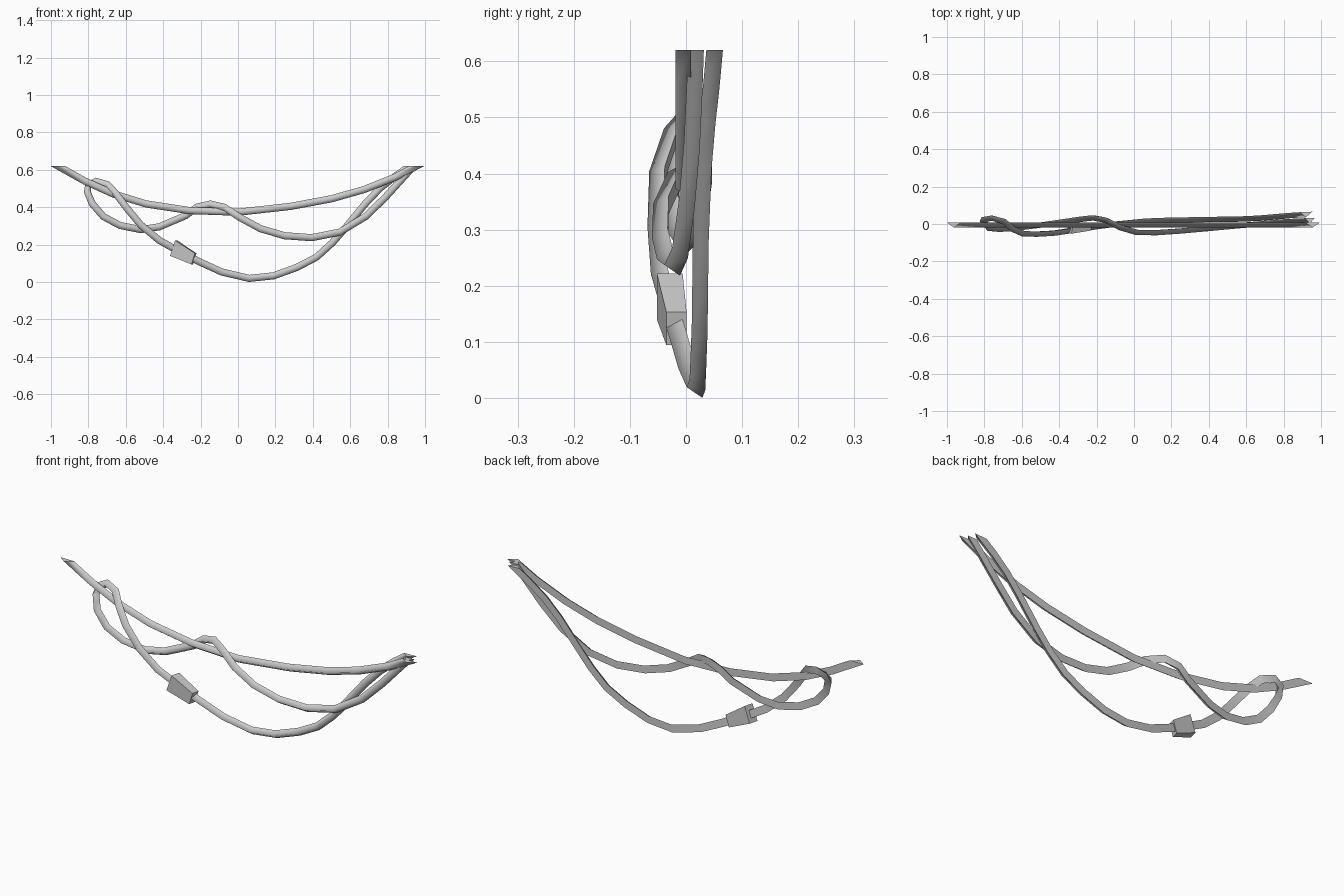
import bpy, bmesh, math
from mathutils import Vector

R = 0.0187      # radius of the three-sided cable
WIDE = 1.18     # the flat back is a little wider than the cable is deep
TOP = 0.62      # height where the cables are cut flat


def cable(name, pts, cut_start=True, cut_end=True):
    """Three-sided tube along a path: rounded edge to the front, flat back."""
    pts = [Vector(p) for p in pts]
    n = len(pts)
    bm = bmesh.new()
    rings = []
    for i, p in enumerate(pts):
        a = (p - pts[max(i - 1, 0)]).normalized()
        b = (pts[min(i + 1, n - 1)] - p).normalized()
        t = (a + b).normalized()
        front = Vector((0, -1, 0))
        front = (front - t * front.dot(t)).normalized()
        side = t.cross(front)
        cut = (i == 0 and cut_start) or (i == n - 1 and cut_end)
        ring = []
        for k in range(3):
            ang = k * math.tau / 3
            v = p + (front * math.cos(ang) + side * math.sin(ang) * WIDE) * R
            if cut:  # slide along the path onto the flat cut plane
                v += t * ((TOP - v.z) / t.z)
            ring.append(bm.verts.new(v))
        rings.append(ring)
    for r, s in zip(rings, rings[1:]):
        for k in range(3):
            f = bm.faces.new((r[k], r[(k + 1) % 3], s[(k + 1) % 3], s[k]))
            f.smooth = True
        for k in (1, 2):  # crisp borders of the flat back
            bm.edges.get((r[k], s[k])).smooth = False
    for cap in (rings[0][::-1], rings[-1]):
        f = bm.faces.new(cap)
        for e in f.edges:
            e.smooth = False
    return finish(name, bm)


def finish(name, bm):
    bmesh.ops.recalc_face_normals(bm, faces=bm.faces)
    me = bpy.data.meshes.new(name)
    bm.to_mesh(me)
    bm.free()
    ob = bpy.data.objects.new(name, me)
    bpy.context.collection.objects.link(ob)
    return ob


# Main hanging cable
cable("main_cable", [
    (-0.963, 0, 0.62), (-0.82, 0, 0.54), (-0.67, 0, 0.472), (-0.49, 0, 0.417),
    (-0.26, 0, 0.382), (0, 0, 0.373), (0.28, 0, 0.404), (0.50, 0, 0.445),
    (0.67, 0, 0.493), (0.84, 0, 0.56), (0.955, 0, 0.62)])

# Cable that winds round the main one and ends in the plug
cable("looped_cable", [
    (0.94, 0.022, 0.62), (0.885, 0.02, 0.56), (0.79, 0.015, 0.455),
    (0.685, 0.006, 0.352), (0.545, -0.006, 0.267), (0.395, -0.02, 0.237),
    (0.25, -0.033, 0.247), (0.12, -0.042, 0.285), (0.01, -0.04, 0.345),
    (-0.075, -0.015, 0.40), (-0.15, 0.025, 0.417), (-0.22, 0.037, 0.40),
    (-0.28, 0.03, 0.355), (-0.42, 0.01, 0.295), (-0.52, -0.004, 0.28),
    (-0.63, -0.018, 0.302), (-0.72, -0.024, 0.35), (-0.78, -0.018, 0.42),
    (-0.806, 0.006, 0.485), (-0.798, 0.028, 0.522), (-0.76, 0.036, 0.539),
    (-0.70, 0.018, 0.522), (-0.655, -0.022, 0.475), (-0.60, -0.047, 0.402),
    (-0.52, -0.05, 0.305), (-0.42, -0.044, 0.222), (-0.33, -0.03, 0.172)],
    cut_end=False)

# Lower cable running on from the plug
cable("lower_cable", [
    (-0.25, -0.018, 0.13), (-0.20, -0.01, 0.105), (-0.085, 0.005, 0.053),
    (0.06, 0.02, 0.0192), (0.19, 0.025, 0.033), (0.315, 0.027, 0.078),
    (0.42, 0.029, 0.133), (0.505, 0.03, 0.21), (0.575, 0.031, 0.29),
    (0.68, 0.036, 0.418), (0.76, 0.043, 0.502), (0.84, 0.05, 0.565),
    (0.92, 0.055, 0.62)], cut_start=False)

# Tapered plug joining the two cables
bm = bmesh.new()
wide = [(-0.33, 0.222), (-0.358, 0.14)]
narrow = [(-0.226, 0.153), (-0.245, 0.094)]
for ends, yf, yb, skew in ((wide, -0.052, -0.006, 0.006),
                           (narrow, -0.035, 0.001, 0.004)):
    for x, z in ends:
        bm.verts.new((x - skew, yf, z))
        bm.verts.new((x + skew, yb, z))
bmesh.ops.convex_hull(bm, input=bm.verts)
bmesh.ops.dissolve_limit(bm, angle_limit=0.08, verts=bm.verts, edges=bm.edges)
finish("plug", bm)
